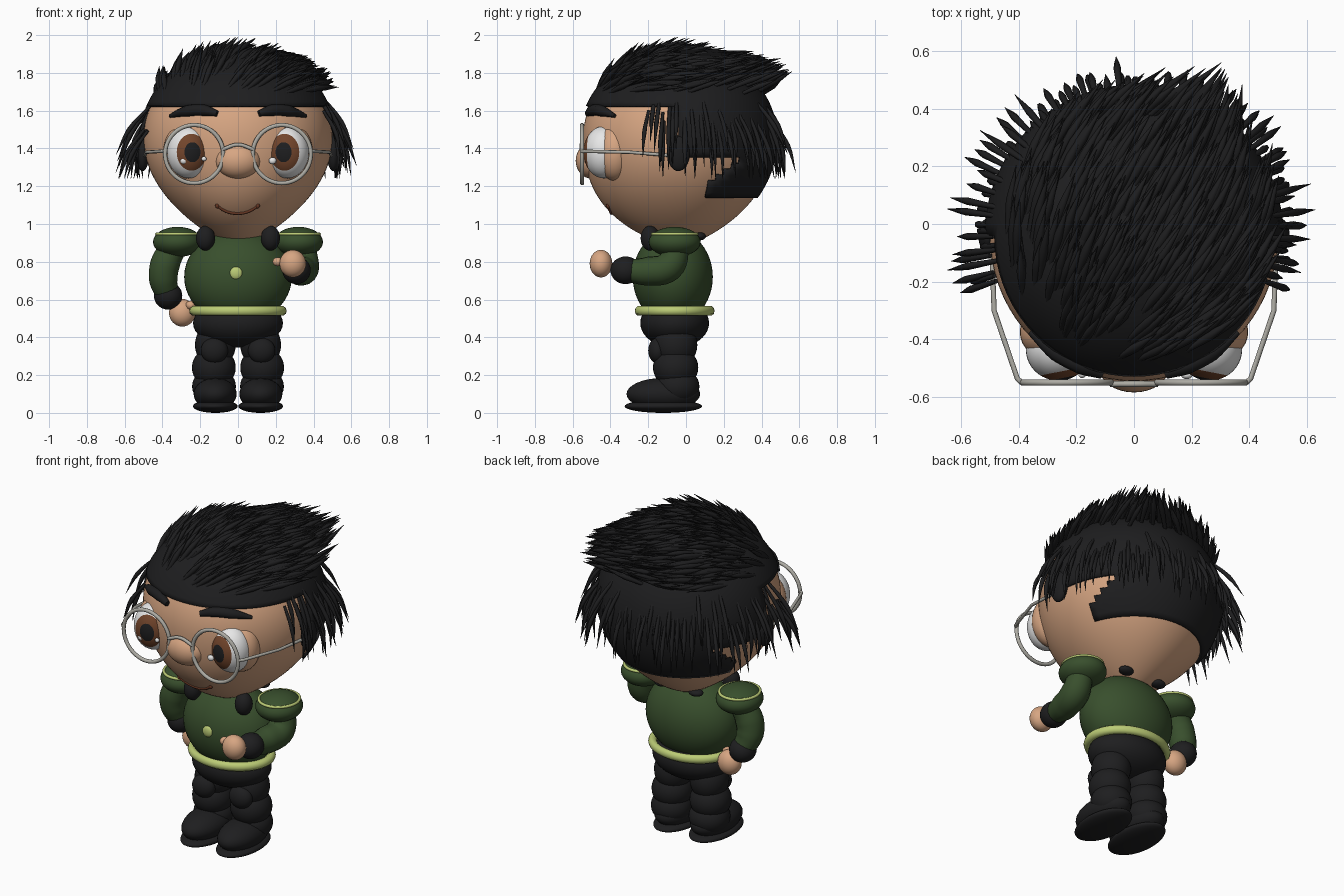
import bpy, bmesh, math, random
from mathutils import Vector, Matrix

random.seed(4)
if "Cube" in bpy.data.objects:
    bpy.data.objects.remove(bpy.data.objects["Cube"], do_unlink=True)


def material(name, r, g, b):
    m = bpy.data.materials.new(name)
    m.use_nodes = True
    m.diffuse_color = (r, g, b, 1)
    bsdf = m.node_tree.nodes["Principled BSDF"]
    bsdf.inputs["Base Color"].default_value = (r, g, b, 1)
    bsdf.inputs["Roughness"].default_value = 0.7
    return m


BLACK = material("soft black", 0.013, 0.013, 0.014)
SKIN = material("skin", 0.68, 0.38, 0.225)
GREEN = material("dark green", 0.04, 0.078, 0.026)
LIME = material("pale lime", 0.5, 0.6, 0.18)
WHITE = material("eye white", 0.8, 0.8, 0.8)
BROWN = material("iris brown", 0.17, 0.06, 0.025)
LIP = material("lip brown", 0.14, 0.04, 0.018)
METAL = material("warm grey", 0.42, 0.41, 0.37)


def add(name, bm, *mats):
    mesh = bpy.data.meshes.new(name)
    bm.to_mesh(mesh)
    bm.free()
    for m in mats:
        mesh.materials.append(m)
    mesh.polygons.foreach_set("use_smooth", [True] * len(mesh.polygons))
    ob = bpy.data.objects.new(name, mesh)
    bpy.context.collection.objects.link(ob)
    return ob


def ball(name, mat, loc, size, segs=32):
    bm = bmesh.new()
    bmesh.ops.create_uvsphere(bm, u_segments=segs, v_segments=segs // 2, radius=1)
    bm.transform(Matrix.Translation(loc) @ Matrix.Diagonal((*size, 1)))
    return add(name, bm, mat)


def ring(name, mat, loc, rx, ry, tube, upright=False):
    bpy.ops.mesh.primitive_torus_add(major_segments=48, minor_segments=10,
                                     major_radius=1, minor_radius=tube / rx)
    ob = bpy.context.object
    ob.name = name
    turn = Matrix.Rotation(math.pi / 2, 4, "X") if upright else Matrix()
    ob.data.transform(Matrix.Translation(loc) @ turn @ Matrix.Diagonal((rx, ry, rx, 1)))
    ob.data.materials.append(mat)
    ob.data.polygons.foreach_set("use_smooth", [True] * len(ob.data.polygons))


def tubes(name, mat, paths, res=6, sides=2, handle="AUTO"):
    """Paths are lists of (point, radius); all become one mesh."""
    cu = bpy.data.curves.new(name, "CURVE")
    cu.dimensions = "3D"
    cu.bevel_depth, cu.bevel_resolution = 1, sides
    cu.resolution_u, cu.use_fill_caps = res, True
    for path in paths:
        s = cu.splines.new("BEZIER")
        s.bezier_points.add(len(path) - 1)
        for bp, (p, r) in zip(s.bezier_points, path):
            bp.co, bp.radius = p, r
            bp.handle_left_type = bp.handle_right_type = handle
    temp = bpy.data.objects.new(name + "_path", cu)
    bpy.context.collection.objects.link(temp)
    bpy.context.view_layer.update()
    graph = bpy.context.evaluated_depsgraph_get()
    bm = bmesh.new()
    mesh = bpy.data.meshes.new_from_object(temp.evaluated_get(graph))
    bm.from_mesh(mesh)
    bpy.data.objects.remove(temp)
    bpy.data.meshes.remove(mesh)
    return add(name, bm, mat)


# Head shape: round dome above, tapering chin below that juts forward
MID, RAD, UP, DOWN, CY = 1.45, 0.5, 0.44, 0.58, -0.04


def head_radius(t):
    t = max(-1, min(1, t))
    return RAD * ((1 - t ** 2.1) ** (1 / 2.1) if t > 0 else (1 - t * t) ** 0.85)


def depth(t, front):
    return 1.01 + ((0.42 if front else 0.2) * t * t if t < 0 else 0)


def level(z):
    return (z - MID) / (UP if z > MID else DOWN)


def face_y(x, z):
    t = level(z)
    return CY - depth(t, True) * math.sqrt(max(0, head_radius(t) ** 2 - x * x))


def on_head(angle, z, gap=0.0):
    r = head_radius(level(z)) + gap
    return Vector((r * math.cos(angle), CY + r * math.sin(angle), z))


def head_shell(gap):
    bm = bmesh.new()
    bmesh.ops.create_uvsphere(bm, u_segments=72, v_segments=56, radius=1)
    for v in bm.verts:
        t, flat = v.co.z, math.hypot(v.co.x, v.co.y)
        r = (head_radius(t) + gap) / flat if flat > 0.001 else 0
        v.co = (v.co.x * r, CY + depth(t, v.co.y < 0) * v.co.y * r,
                MID + t * (UP + gap if t > 0 else DOWN))
    return bm


add("head", head_shell(0), SKIN)

# Hair cap, trimmed to the hairline
bm = head_shell(0.012)


def hairy(c):
    nape = c.z > 1.14 and c.y > 0.12 + 1.1 * max(0, c.z - 1.2)
    return c.z > 1.62 or (c.y > -0.05 and c.z > 1.35) or nape


bare = [f for f in bm.faces if not hairy(f.calc_center_median())]
bmesh.ops.delete(bm, geom=bare, context="FACES")
cap = add("hair_cap", bm, BLACK)
solid = cap.modifiers.new("thickness", "SOLIDIFY")
solid.thickness, solid.offset = 0.018, -0.3

# Swept strands: they hug the front of the crown and stand off its back
sweep = Vector((0.49, 0.87, 0))
strands = []
for i in range(400):
    a, r = random.uniform(0, 2 * math.pi), 0.43 * math.sqrt(random.random())
    z = MID + UP * (1 - (r / RAD) ** 2.1) ** (1 / 2.1)
    p = on_head(a, z, 0.012)
    n = Vector((p.x, p.y - CY, (z - MID) * 1.29)).normalized()
    back = n.dot(sweep)
    along = (sweep - n * back).normalized()
    rise = Vector((0, 0, 1.25 * max(0, back)))
    tip = p + (along + rise + n * 0.08).normalized() * random.uniform(0.2, 0.3)
    tip.z = min(tip.z, 1.95 + 0.05 * random.random())
    mid = p.lerp(tip, 0.5) + n * 0.006
    strands.append([(p, 0.01), (mid, 0.016), (tip, 0.001)])
tubes("crown_strands", BLACK, strands, res=4, sides=1)

# Hanging strands round the sides and back
strands = []
for i in range(84):
    a = math.radians(-20 + 220 * (i + random.random()) / 84)
    z = random.uniform(1.48, 1.72)
    end = max(1.24, z - random.uniform(0.24, 0.4))
    p = on_head(a, z, 0.005)
    reach = random.uniform(0.52, 0.66)
    tip = Vector((reach * math.cos(a), CY + reach * math.sin(a), end))
    mid = p.lerp(tip, 0.5) + Vector((math.cos(a), math.sin(a), 0)) * 0.025
    strands.append([(p, 0.008), (mid, 0.013), (tip, 0.001)])
tubes("hanging_strands", BLACK, strands, res=4, sides=1)

# Face
ball("nose", SKIN, (0, -0.5, 1.335), (0.12, 0.084, 0.095))
smile = [(-0.11, 1.095), (-0.06, 1.066), (0, 1.056), (0.055, 1.066), (0.105, 1.095)]
tubes("mouth", LIP, [[(Vector((x, face_y(x, z), z)), 0.008) for x, z in smile]])
for x, z in smile[::4]:
    ball("mouth_corner", LIP, (x, face_y(x, z), z + 0.003), (0.011, 0.011, 0.016), 12)

for s, side in ((1, "left"), (-1, "right")):
    brow = [(0.11, 1.585, 0.016), (0.18, 1.602, 0.03), (0.27, 1.598, 0.03), (0.36, 1.572, 0.01)]
    tubes(side + "_eyebrow", BLACK,
          [[(Vector((s * x, face_y(x, z) - 0.01, z)), r) for x, z, r in brow]])
    ball(side + "_eye_socket", SKIN, (s * 0.278, -0.375, 1.38), (0.118, 0.1, 0.152))

    # Eye with iris and pupil as concentric bands of faces, turned slightly inward
    bm = bmesh.new()
    bmesh.ops.create_uvsphere(bm, u_segments=40, v_segments=40, radius=1)
    bm.transform(Matrix.Rotation(math.pi / 2, 4, "X"))
    for f in bm.faces:
        c = f.calc_center_median()
        d = math.hypot(c.x, c.z)
        f.material_index = 0 if c.y > 0 or d > 0.7 else 1 if d > 0.38 else 2
    bm.transform(Matrix.Translation((s * 0.262, -0.435, 1.38))
                 @ Matrix.Diagonal((0.113, 0.108, 0.138, 1)) @ Matrix.Rotation(-s * 0.2, 4, "Z"))
    add(side + "_eye", bm, WHITE, BROWN, BLACK)
    ball(side + "_eye_glint", WHITE, (s * 0.235 - 0.052, -0.524, 1.335), (0.02, 0.014, 0.018), 16)
    ball(side + "_eye_small_glint", WHITE, (s * 0.235 + 0.055, -0.522, 1.345), (0.013, 0.012, 0.013), 16)

    ball(side + "_ear", BLACK, (s * 0.505, -0.04, 1.375), (0.035, 0.06, 0.095))

    # Glasses
    ring(side + "_lens_rim", METAL, (s * 0.232, -0.55, 1.37), 0.154, 0.154, 0.011, True)
    arm = [(0.39, -0.55, 1.385), (0.405, -0.535, 1.385), (0.485, -0.3, 1.38), (0.495, -0.04, 1.36)]
    tubes(side + "_temple", METAL, [[(Vector((s * x, y, z)), 0.009) for x, y, z in arm]], handle="VECTOR")
bridge = [(-0.082, 1.395), (0, 1.42), (0.082, 1.395)]
tubes("glasses_bridge", METAL, [[(Vector((x, -0.555, z)), 0.01) for x, z in bridge]])

# Body
ball("torso", GREEN, (0, -0.07, 0.72), (0.285, 0.212, 0.25), 48)
ball("hips", BLACK, (0, -0.06, 0.475), (0.238, 0.182, 0.13), 40)
ring("belt", LIME, (0, -0.06, 0.54), 0.232, 0.19, 0.026)
ball("chest_badge", LIME, (-0.01, -0.276, 0.74), (0.034, 0.014, 0.034), 16)

for s, side in ((1, "left"), (-1, "right")):
    # Collar tabs and shoulder pads
    ball(side + "_collar_front", BLACK, (s * 0.172, -0.19, 0.925), (0.05, 0.05, 0.066))
    ball(side + "_collar_back", BLACK, (s * 0.115, 0.07, 0.935), (0.045, 0.035, 0.022))
    ball(side + "_shoulder_pad", GREEN, (s * 0.32, -0.06, 0.905), (0.13, 0.138, 0.08))
    ring(side + "_pad_trim", LIME, (s * 0.32, -0.06, 0.947), 0.111, 0.118, 0.008)

    # Legs and boots
    ball(side + "_thigh", BLACK, (s * 0.12, -0.055, 0.36), (0.108, 0.115, 0.12))
    ball(side + "_shin", BLACK, (s * 0.128, -0.055, 0.24), (0.116, 0.12, 0.11))
    ball(side + "_ankle", BLACK, (s * 0.127, -0.045, 0.14), (0.116, 0.116, 0.1))
    ball(side + "_knee_pad", BLACK, (s * 0.125, -0.15, 0.33), (0.072, 0.05, 0.068))
    ball(side + "_boot", BLACK, (s * 0.121, -0.12, 0.1), (0.114, 0.195, 0.085))
    ball(side + "_sole", BLACK, (s * 0.12, -0.12, 0.035), (0.118, 0.205, 0.035))

# Arms: left reaches forward, right rests on the hip
poses = {
    "left": ([(0.34, -0.05, 0.88), (0.35, -0.09, 0.775), (0.33, -0.2, 0.75), (0.315, -0.29, 0.752)],
             (0.31, -0.32, 0.755), (0.29, -0.45, 0.79), (0.21, -0.43, 0.8)),
    "right": ([(-0.34, -0.05, 0.88), (-0.385, -0.06, 0.79), (-0.395, -0.05, 0.71), (-0.375, -0.02, 0.63)],
              (-0.37, -0.02, 0.62), (-0.295, 0, 0.53), (-0.25, -0.04, 0.57)),
}
widths = (0.07, 0.08, 0.077, 0.062)
for side, (path, cuff, hand, thumb) in poses.items():
    tubes(side + "_sleeve", GREEN, [[(Vector(p), r) for p, r in zip(path, widths)]], sides=6)
    ball(side + "_cuff", BLACK, cuff, (0.075, 0.08, 0.073))
    ball(side + "_hand", SKIN, hand, (0.07, 0.06, 0.073))
    ball(side + "_thumb", SKIN, thumb, (0.027, 0.027, 0.024), 16)
